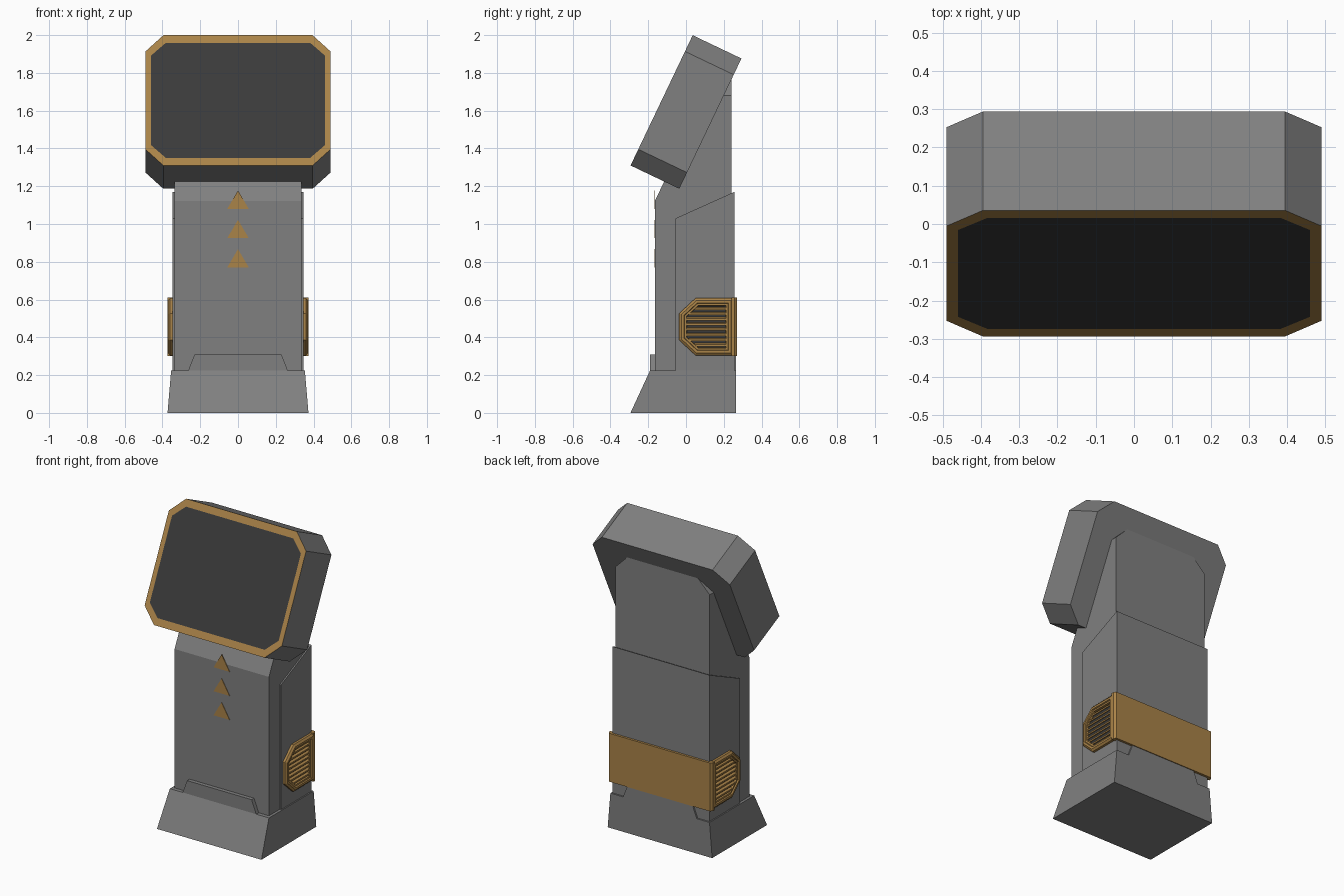
import bpy, bmesh, math
from mathutils import Vector

if "Cube" in bpy.data.objects:
    bpy.data.objects.remove(bpy.data.objects["Cube"])


def material(name, rgb):
    m = bpy.data.materials.new(name)
    m.diffuse_color = (*rgb, 1)
    m.use_nodes = True
    m.node_tree.nodes["Principled BSDF"].inputs["Base Color"].default_value = m.diffuse_color
    return m


GREY = material("grey metal", (0.216, 0.216, 0.216))
GOLD = material("gold trim", (0.40, 0.227, 0.065))
DARK = material("dark screen", (0.042, 0.042, 0.042))

# which axes a 2D outline uses for each extrusion axis
PLACE = {'x': lambda p, d: (d, p[0], p[1]),
         'y': lambda p, d: (p[0], d, p[1]),
         'z': lambda p, d: (p[0], p[1], d)}


def prism_bm(pts, axis, a, b):
    bm = bmesh.new()
    lo = [bm.verts.new(PLACE[axis](p, a)) for p in pts]
    hi = [bm.verts.new(PLACE[axis](p, b)) for p in pts]
    bm.faces.new(lo)
    bm.faces.new(hi)
    n = len(pts)
    for i in range(n):
        j = (i + 1) % n
        bm.faces.new((lo[i], lo[j], hi[j], hi[i]))
    bmesh.ops.recalc_face_normals(bm, faces=bm.faces)
    return bm


def finish(name, bm, mats, mirror=False):
    me = bpy.data.meshes.new(name)
    bm.normal_update()
    bm.to_mesh(me)
    bm.free()
    for m in mats:
        me.materials.append(m)
    ob = bpy.data.objects.new(name, me)
    bpy.context.collection.objects.link(ob)
    if mirror:
        ob.modifiers.new("mirror", 'MIRROR')
        ob.modifiers["mirror"].use_mirror_merge = False
    return ob


def prism(name, pts, axis, a, b, mat, mirror=False):
    return finish(name, prism_bm(pts, axis, a, b), [mat], mirror)


def facing(bm, direction):
    bm.normal_update()
    return max(bm.faces, key=lambda f: f.normal.dot(Vector(direction)))


TILT = math.radians(25.5)
HEAD_Z = 1.593

# tilted head: chamfered block, gold front rim, dark screen
w, h, c = 0.49, 0.382, 0.095
octagon = [(-w + c, -h), (w - c, -h), (w, -h + c), (w, h - c),
           (w - c, h), (-w + c, h), (-w, h - c), (-w, -h + c)]
bm = prism_bm(octagon, 'y', -0.143, 0.143)
front = facing(bm, (0, -1, 0))
ring = bmesh.ops.inset_region(bm, faces=[front], thickness=0.03, use_even_offset=True)
for f in ring['faces']:
    f.material_index = 1
front.material_index = 2
for v in front.verts:
    v.co.z *= (h - 0.045) / (h - 0.03)
head = finish("head", bm, [GREY, GOLD, DARK])
head.location.z = HEAD_Z
head.rotation_euler.x = -TILT

# column: chamfered top corners, top cut off inside the head
cw = 0.337
bm = prism_bm([(-cw, 0.1), (cw, 0.1), (cw, 1.68), (cw - 0.1, 1.78),
               (cw - 0.1, 1.9), (-cw + 0.1, 1.9), (-cw + 0.1, 1.78), (-cw, 1.68)],
              'y', -0.165, 0.24)
cut = bmesh.ops.bisect_plane(bm, geom=bm.verts[:] + bm.edges[:] + bm.faces[:],
                             plane_co=(0, 0.06, HEAD_Z),
                             plane_no=(0, -math.cos(TILT), math.sin(TILT)),
                             clear_outer=True)
edges = [e for e in cut['geom_cut'] if isinstance(e, bmesh.types.BMEdge)]
bmesh.ops.holes_fill(bm, edges=edges)
bmesh.ops.recalc_face_normals(bm, faces=bm.faces)
finish("column", bm, [GREY])

# raised sleeve around sides and back
prism("rear_sleeve", [(-0.055, 0.2), (0.256, 0.2), (0.256, 1.17), (-0.055, 1.03)],
      'x', -0.346, 0.346, GREY)

# flared base, narrowing upward
bm = prism_bm([(-0.294, 0), (0.266, 0), (0.266, 0.225), (-0.19, 0.225)],
              'x', -0.373, 0.373)
for v in bm.verts:
    if v.co.z > 0.1:
        v.co.x *= 0.354 / 0.373
finish("base", bm, [GREY])

# trapezoid tabs on the front and back of the base
tab = [(-0.265, 0.22), (0.265, 0.22), (0.23, 0.31), (-0.23, 0.31)]
prism("front_tab", tab, 'y', -0.19, -0.16, GREY)
prism("back_tab", tab, 'y', 0.25, 0.266, GREY)

# gold band across the back with chamfered corners
prism("back_band", [(-0.372, 0.24), (0.372, 0.24), (0.372, 0.256),
                    (0.36, 0.271), (-0.36, 0.271), (-0.372, 0.256)],
      'z', 0.30, 0.612, GOLD)

# side vent housings: bevelled rim with a dark recess
vent = [(-0.036, 0.385), (0.05, 0.305), (0.25, 0.305),
        (0.25, 0.607), (0.05, 0.607), (-0.036, 0.527)]
bm = prism_bm(vent, 'x', 0.33, 0.361)
face = facing(bm, (1, 0, 0))
for inset, x in ((0.012, 0.371), (0.013, 0.371), (0.003, 0.363), (0.010, 0.363), (0.002, 0.349)):
    bmesh.ops.inset_region(bm, faces=[face], thickness=inset, use_even_offset=True)
    for v in face.verts:
        v.co.x = x
face.material_index = 1
finish("vent_housing", bm, [GOLD, DARK], mirror=True)

# slanted louvre slats, shortened where the housing is chamfered
for i in range(8):
    d = (i - 3.5) * 0.0275
    z = 0.456 + d
    y0 = 0.002 + max(0, abs(d) - 0.055) * 1.07
    bm = prism_bm([(0.348, z + 0.001), (0.348, z + 0.010), (0.362, z + 0.003), (0.362, z - 0.007)],
                  'y', y0, 0.213)
    finish("vent_slat", bm, [GOLD], mirror=True)

# three gold arrows on the front
for z in (0.77, 0.925, 1.08):
    prism("arrow", [(-0.057, z), (0.057, z), (0, z + 0.097)], 'y', -0.168, -0.163, GOLD)
